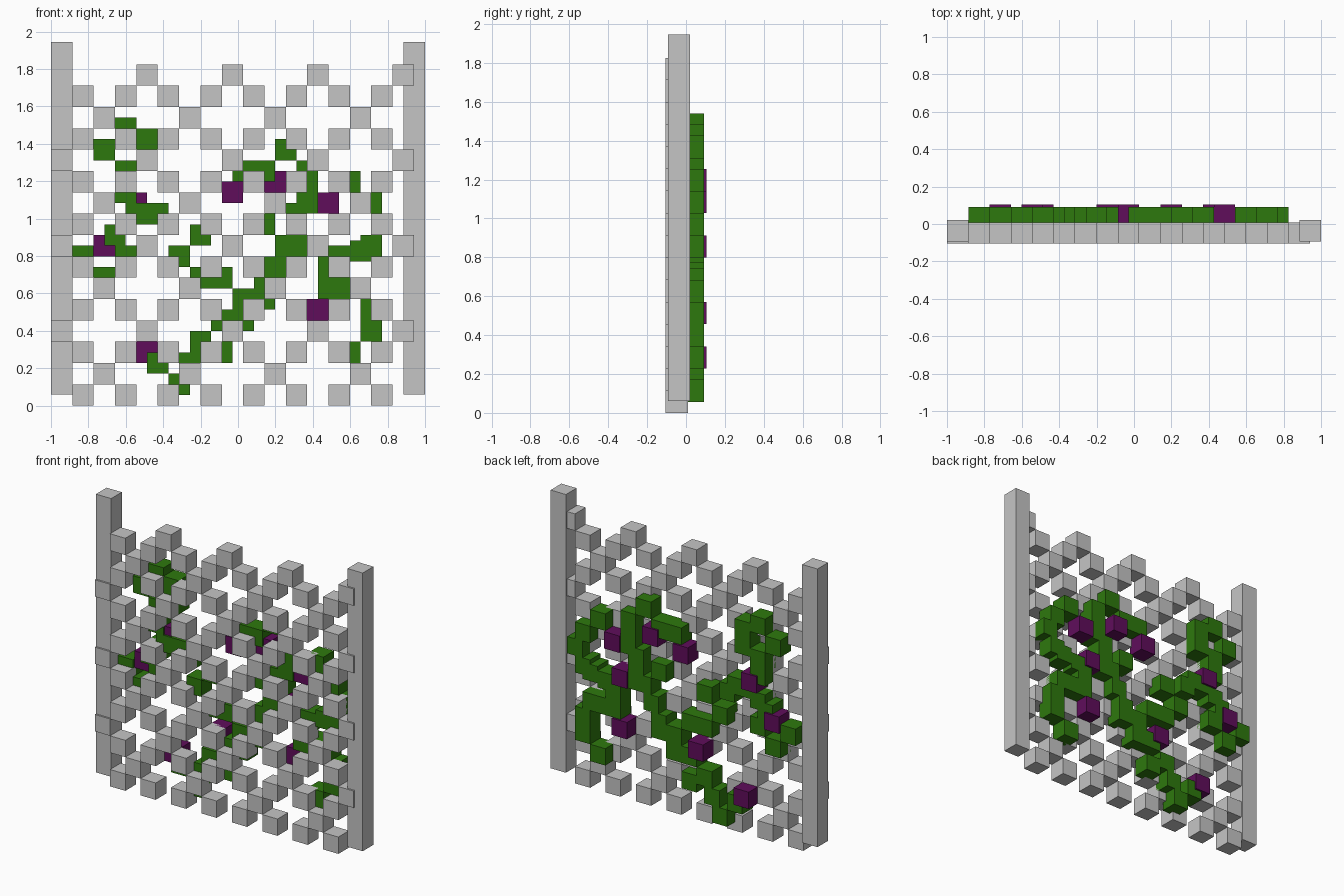
import bpy, bmesh

if "Cube" in bpy.data.objects:
    bpy.data.objects.remove(bpy.data.objects["Cube"])

C = 0.1141          # cube size
H = C / 2           # half-cube placement step
X0 = -0.8855        # left edge of the lattice grid


def material(name, rgb):
    m = bpy.data.materials.new(name)
    m.diffuse_color = (*rgb, 1)
    m.use_nodes = True
    m.node_tree.nodes["Principled BSDF"].inputs["Base Color"].default_value = m.diffuse_color
    return m


grey = material("light_grey", (0.56, 0.56, 0.56))
green = material("leaf_green", (0.027, 0.19, 0.004))
purple = material("flower_purple", (0.115, 0.004, 0.105))


def add_box(bm, lo, hi):
    vs = bmesh.ops.create_cube(bm, size=1)["verts"]
    for v in vs:
        for a in range(3):
            v.co[a] = lo[a] if v.co[a] < 0 else hi[a]


def build(name, boxes, mat):
    bm = bmesh.new()
    for lo, hi in boxes:
        add_box(bm, lo, hi)
    me = bpy.data.meshes.new(name)
    bm.to_mesh(me)
    bm.free()
    me.materials.append(mat)
    ob = bpy.data.objects.new(name, me)
    bpy.context.collection.objects.link(ob)


def cube(i, j, y):
    # cube at half-step (i, j) with its front at y
    x, z = X0 + i * H, j * H
    return (x, y, z), (x + C, y + C, z + C)


# Posts
for side, x in (("left", -1.0), ("right", 1.0 - C)):
    build(side + "_post", [((x, -0.093, 0.06), (x + C, 0.021, 1.945))], grey)

# Diagonal lattice: even rows full, odd rows hold the crossings
cells = []
for r in range(16):
    if r % 2 == 0:
        ks = range(0, 15, 2)
    elif r % 4 == 1:
        ks = range(1, 15, 4)
    else:
        ks = range(3 if r == 15 else -1, 16, 4)
    cells += [cube(2 * k, 2 * r, -0.105) for k in ks]
build("lattice", cells, grey)

# Climbing vine branches on the back of the lattice
branches = {
    "vine_root": [(9, 1), (7, 3), (10, 3), (11, 5), (13, 4)],
    "vine_stem": [(13, 7), (15, 7), (15, 9), (17, 9), (17, 10), (18, 12), (19, 14), (20, 14)],
    "vine_top": [(17, 16), (20, 16), (20, 17), (21, 18), (21, 20), (21, 21), (19, 23), (17, 21), (15, 21)],
    "vine_right": [(25, 20), (27, 18), (28, 16), (27, 14), (26, 13.5), (24, 13), (23, 12), (23, 10),
                   (24, 10), (26, 10), (27, 8), (27, 6), (25, 4)],
    "vine_middle": [(13, 11), (11, 11), (9, 13), (11, 15), (8, 16), (7, 17), (5, 17)],
    "vine_left": [(4, 19), (4, 21), (6, 22), (6, 24), (4, 25), (2, 23)],
    "vine_low_left": [(4, 16), (3, 15), (4, 13), (2, 11), (0, 13)],
}
for name, path in branches.items():
    build(name, [cube(i, j, -0.022) for i, j in path], green)

# Flowers
flowers = [(14, 19), (18, 20), (23, 18), (2, 14), (6, 4), (22, 8), (5, 18), (22, 14), (12, 8)]
build("flowers", [cube(i, j, -0.009) for i, j in flowers], purple)
